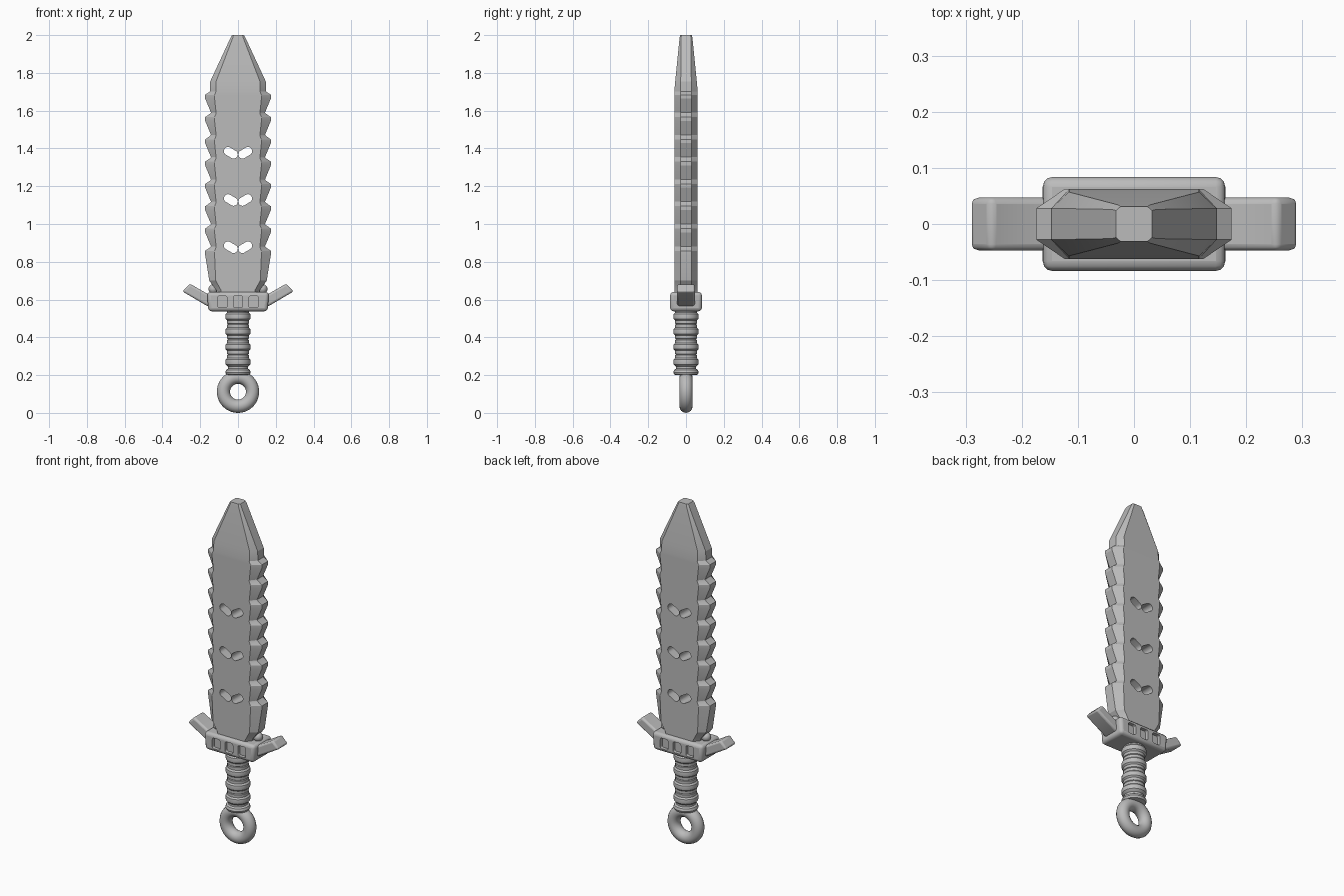
import bpy, bmesh, math
from mathutils import Matrix, Vector

if "Cube" in bpy.data.objects:
    bpy.data.objects.remove(bpy.data.objects["Cube"])

GRAY = (0.5, 0.5, 0.5, 1)
steel = bpy.data.materials.new("plain_gray")
steel.use_nodes = True
steel.diffuse_color = GRAY
steel.node_tree.nodes["Principled BSDF"].inputs["Base Color"].default_value = GRAY


def finish(name, bm, smooth=35):
    bmesh.ops.recalc_face_normals(bm, faces=bm.faces[:])
    mesh = bpy.data.meshes.new(name)
    bm.to_mesh(mesh)
    bm.free()
    mesh.materials.append(steel)
    ob = bpy.data.objects.new(name, mesh)
    bpy.context.collection.objects.link(ob)
    activate(ob)
    if smooth:
        bpy.ops.object.shade_smooth_by_angle(angle=math.radians(smooth))
    return ob


def activate(ob):
    bpy.ops.object.select_all(action="DESELECT")
    ob.select_set(True)
    bpy.context.view_layer.objects.active = ob


def loft(bm, rings):
    """Skin a list of closed rings and cap both ends."""
    loops = [[bm.verts.new(p) for p in ring] for ring in rings]
    for a, b in zip(loops, loops[1:]):
        for i in range(len(a)):
            j = (i + 1) % len(a)
            bm.faces.new((a[i], a[j], b[j], b[i]))
    bm.faces.new(loops[0][::-1])
    bm.faces.new(loops[-1])


def prism(outline, depth):
    """Extrude an x-z outline symmetrically along y."""
    bm = bmesh.new()
    loft(bm, [[(x, y, z) for x, z in outline] for y in (-depth, depth)])
    return bm


def bevel(ob, width, segments):
    activate(ob)
    mod = ob.modifiers.new("Bevel", "BEVEL")
    mod.width, mod.segments = width, segments
    bpy.ops.object.modifier_apply(modifier=mod.name)
    bpy.ops.object.shade_smooth_by_angle(angle=math.radians(35))


def cut(ob, cutter):
    activate(ob)
    mod = ob.modifiers.new("Cut", "BOOLEAN")
    mod.operation, mod.solver, mod.object = "DIFFERENCE", "EXACT", cutter
    bpy.ops.object.modifier_apply(modifier=mod.name)
    bpy.data.objects.remove(cutter)


def rounded_slot(cx, cz, half_len, half_h, radius, tilt, steps=6):
    """Outline of a rounded rectangle, turned by tilt."""
    pts = []
    corners = ((1, 1), (-1, 1), (-1, -1), (1, -1))
    for q, (sx, sz) in enumerate(corners):
        for k in range(steps + 1):
            a = math.pi / 2 * (q + k / steps)
            x = sx * (half_len - radius) + radius * math.cos(a)
            z = sz * (half_h - radius) + radius * math.sin(a)
            pts.append((cx + x * math.cos(tilt) - z * math.sin(tilt),
                        cz + x * math.sin(tilt) + z * math.cos(tilt)))
    return pts


# Blade: octagonal sections with saw teeth along both edges
def section(z, edge, face, thick, rim):
    return [(face, -thick, z), (edge, -rim, z), (edge, rim, z), (face, thick, z),
            (-face, thick, z), (-edge, rim, z), (-edge, -rim, z), (-face, -thick, z)]


PITCH, TEETH, FIRST = 0.118, 8, 1.672
rings = [section(0.62, 0.11, 0.085, 0.062, 0.03),
         section(0.65, 0.115, 0.09, 0.062, 0.03),
         section(0.70, 0.152, 0.118, 0.062, 0.03)]
for i in reversed(range(TEETH)):
    tip = FIRST - i * PITCH
    if i < TEETH - 1:
        rings.append(section(tip - 0.082, 0.143, 0.116, 0.062, 0.028))
    rings.append(section(tip - 0.008, 0.174, 0.124, 0.062, 0.028))
    rings.append(section(tip + 0.012, 0.174, 0.124, 0.062, 0.028))
    rings.append(section(tip + 0.030, 0.148, 0.116, 0.062, 0.028))
rings += [section(1.755, 0.147, 0.116, 0.057, 0.028),
          section(1.985, 0.040, 0.028, 0.034, 0.026),
          section(2.0, 0.032, 0.024, 0.031, 0.024)]
bm = bmesh.new()
loft(bm, rings)
blade = finish("blade", bm, 0)

# Paired slanted slots through the blade
for z in (1.377, 1.127, 0.877):
    for side in (-1, 1):
        outline = rounded_slot(side * 0.038, z, 0.039, 0.022, 0.0215, side * math.radians(30))
        cut(blade, finish("slot_cutter", prism(outline, 0.2), 0))
activate(blade)
bpy.ops.object.shade_smooth_by_angle(angle=math.radians(20))

# Guard block with three pockets on each face
guard = finish("guard", prism([(-0.157, 0.538), (0.157, 0.538), (0.164, 0.64), (-0.164, 0.64)], 0.084))
bevel(guard, 0.018, 3)
for x in (-0.083, 0, 0.083):
    for y in (-0.084, 0.084):
        bm = prism(rounded_slot(x, 0.588, 0.025, 0.031, 0.01, 0, 3), 0.02)
        bmesh.ops.translate(bm, verts=bm.verts[:], vec=(0, y, 0))
        cut(guard, finish("pocket_cutter", bm, 0))
activate(guard)
bpy.ops.object.shade_smooth_by_angle(angle=math.radians(35))

# Raised guard arms and the round studs beside the blade root
ARM = [(0.13, 0.565), (0.165, 0.567), (0.294, 0.643), (0.255, 0.684), (0.165, 0.632), (0.13, 0.625)]
for side, label in ((1, "left"), (-1, "right")):
    arm = finish("guard_arm_" + label, prism([(side * x, z) for x, z in ARM], 0.047))
    bevel(arm, 0.011, 3)
    bm = bmesh.new()
    bmesh.ops.create_uvsphere(bm, u_segments=20, v_segments=12, radius=0.026,
                              matrix=Matrix.Translation((side * 0.13, 0, 0.656)))
    finish("guard_stud_" + label, bm)

# Grip: turned profile with swollen bands
def lathe(name, profile, sides=32):
    bm = bmesh.new()
    loft(bm, [[(r * math.cos(a), r * math.sin(a), z)
               for a in (math.tau * k / sides for k in range(sides))] for r, z in profile])
    return finish(name, bm)


profile = [(0.05, 0.2), (0.062, 0.203), (0.067, 0.215), (0.062, 0.228), (0.052, 0.234), (0.052, 0.245)]
for i in range(4):
    z = 0.27 + i * 0.08
    profile += [(0.057, z - 0.021), (0.065, z - 0.013), (0.067, z), (0.065, z + 0.013),
                (0.057, z + 0.021), (0.057, z + 0.037), (0.053, z + 0.04), (0.057, z + 0.043)]
lathe("grip", profile)

# Pommel ring
bm = bmesh.new()
MAJOR, MINOR, SIDES = 0.077, 0.035, 40
tube = [bm.verts.new(((MAJOR + MINOR * math.cos(b)) * math.cos(a), MINOR * math.sin(b),
                      0.112 + (MAJOR + MINOR * math.cos(b)) * math.sin(a)))
        for a in (math.tau * i / SIDES for i in range(SIDES))
        for b in (math.tau * j / 16 for j in range(16))]
for i in range(SIDES):
    for j in range(16):
        n, k = (i + 1) % SIDES, (j + 1) % 16
        bm.faces.new((tube[i * 16 + j], tube[n * 16 + j], tube[n * 16 + k], tube[i * 16 + k]))
finish("pommel_ring", bm, 60)
